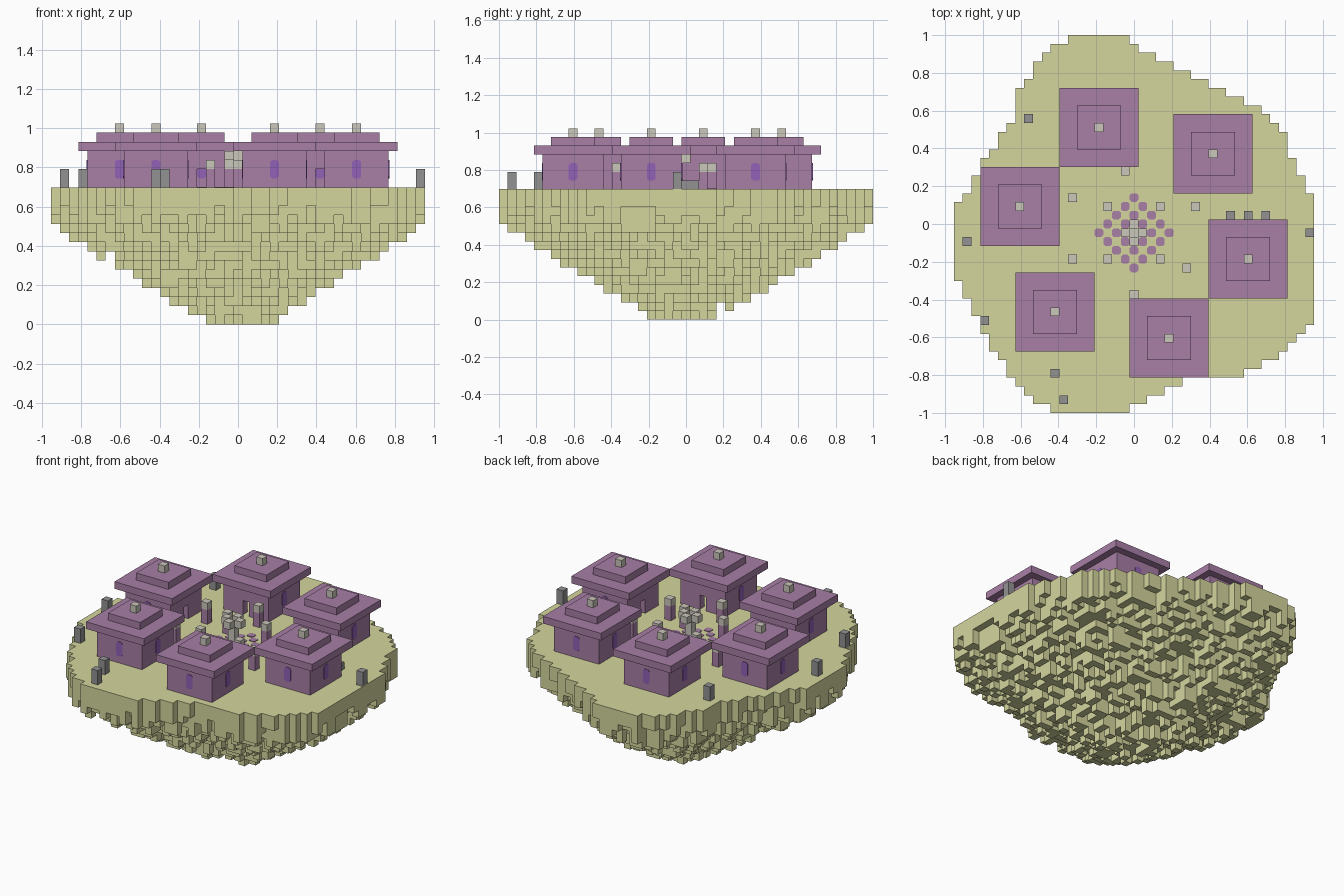
import bpy, bmesh, math, random
from mathutils import Matrix, Vector

random.seed(7)
S = 2 / 43          # block size
GROUND = 15         # ground level in blocks

if "Cube" in bpy.data.objects:
    bpy.data.objects.remove(bpy.data.objects["Cube"])


def material(name, rgb):
    m = bpy.data.materials.new(name)
    m.use_nodes = True
    m.diffuse_color = (*rgb, 1)
    m.node_tree.nodes["Principled BSDF"].inputs["Base Color"].default_value = (*rgb, 1)
    return m


GRASS = material("olive_ground", (0.66, 0.67, 0.34))
PURPLE = material("purple_wall", (0.39, 0.21, 0.38))
GLASS = material("violet_glass", (0.29, 0.12, 0.47))
STONE = material("pale_stone", (0.60, 0.57, 0.50))
ROCK = material("dark_stone", (0.29, 0.29, 0.29))


def finish(bm, name, mat):
    # Scale from blocks to units and link the object
    bmesh.ops.scale(bm, vec=(S, S, S), verts=bm.verts)
    mesh = bpy.data.meshes.new(name)
    bm.to_mesh(mesh)
    bm.free()
    mesh.materials.append(mat)
    ob = bpy.data.objects.new(name, mesh)
    bpy.context.collection.objects.link(ob)
    return ob


def box(bm, x, y, z, w, d, h):
    # Box centred on x, y with its base at z
    m = Matrix.Translation((x, y, z + h / 2)) @ Matrix.Diagonal((w, d, h, 1))
    bmesh.ops.create_cube(bm, size=1, matrix=m)


def plate(bm, centre, turn, tall=1):
    # Thin plate one block wide with its corners cut off
    a, cut, half = 0.5, 0.22, 0.08
    b = tall / 2
    rim = [(a, b - cut), (a - cut, b), (cut - a, b), (-a, b - cut),
           (-a, cut - b), (cut - a, -b), (a - cut, -b), (a, cut - b)]
    m = Matrix.Translation(centre) @ turn
    low, high = ([bm.verts.new(m @ Vector((x, y, z))) for x, y in rim]
                 for z in (-half, half))
    bm.faces.new(high)
    bm.faces.new(low[::-1])
    for k in range(len(rim)):
        bm.faces.new((low[k - 1], low[k], high[k], high[k - 1]))


# Floating island: outline of the plateau, counter-clockwise
OUTLINE = [(0.96, -0.52), (0.96, 0.08), (0.86, 0.3), (0.78, 0.53), (0.66, 0.61),
           (0.45, 0.71), (0.22, 0.82), (0.06, 0.92), (-0.07, 1), (-0.29, 1),
           (-0.47, 0.92), (-0.6, 0.72), (-0.64, 0.57), (-0.76, 0.38), (-0.96, 0.06),
           (-0.96, -0.27), (-0.86, -0.44), (-0.77, -0.63), (-0.63, -0.84),
           (-0.43, -1), (-0.08, -1), (0.12, -0.9), (0.25, -0.83),
           (0.56, -0.81), (0.75, -0.7)]


def reach(x, y):
    # 0 at the middle, 1 on the outline
    for (ax, ay), (bx, by) in zip(OUTLINE, OUTLINE[1:] + OUTLINE[:1]):
        det = ax * by - ay * bx
        s, t = (x * by - y * bx) / det, (ax * y - ay * x) / det
        if s >= -1e-9 and t >= -1e-9:
            return s + t
    return 2


# Underside height of every column
base = {}
for i in range(-20, 21):
    for j in range(-21, 22):
        r = reach(i * S, j * S)
        if r <= 1:
            low = max(0, round(13.3 * r - 2.2)) + random.choice((0, 1, 2))
            base[i, j] = min(low, 13)

bm = bmesh.new()


def quad(*points):
    bm.faces.new([bm.verts.new(p) for p in points])


for (i, j), low in base.items():
    corners = [(i - .5, j - .5), (i + .5, j - .5), (i + .5, j + .5), (i - .5, j + .5)]
    quad(*[(x, y, GROUND) for x, y in corners])
    quad(*[(x, y, low) for x, y in reversed(corners)])
    for k, (di, dj) in enumerate([(0, -1), (1, 0), (0, 1), (-1, 0)]):
        top = base.get((i + di, j + dj), GROUND)
        if top > low:
            a, b = corners[k], corners[(k + 1) % 4]
            quad((*a, low), (*b, low), (*b, top), (*a, top))
bmesh.ops.remove_doubles(bm, verts=bm.verts, dist=0.001)
finish(bm, "island", GRASS)

# Houses: centre and the direction the door faces
HOUSES = [(-4, 11, (0, -1)), (9, 8, (0, -1)), (13, -4, (-1, 0)),
          (4, -13, (0, 1)), (-9, -10, (0, 1)), (-13, 2, (1, 0))]

for n, (hx, hy, door) in enumerate(HOUSES, 1):
    walls, panes = bmesh.new(), bmesh.new()
    for dx, dy in [(0, -1), (1, 0), (0, 1), (-1, 0)]:
        along = Vector((-dy, dx, 0))
        mid = Vector((hx + 3 * dx, hy + 3 * dy, GROUND))

        def wall(offset, length, z, h):
            p = mid + along * offset
            box(walls, p.x, p.y, GROUND + z,
                length if dx == 0 else 1, length if dy == 0 else 1, h)

        if (dx, dy) == door:
            # Wall with a doorway
            wall(-2, 3, 0, 4)
            wall(2, 3, 0, 4)
            wall(0, 1, 2, 2)
        else:
            wall(0, 7 if dx == 0 else 5, 0, 4)
            turn = Matrix.Rotation(math.pi / 2, 4, "X")
            if dx:
                turn = Matrix.Rotation(math.pi / 2, 4, "Z") @ turn
            for side in (-0.5, 0.5):
                spot = mid + Vector((dx * side, dy * side, 2))
                plate(panes, spot, turn, tall=2)
    finish(walls, f"house_{n}_walls", PURPLE)
    finish(panes, f"house_{n}_windows", GLASS)

    # Stepped roof and chimney
    roof, chimney = bmesh.new(), bmesh.new()
    box(roof, hx, hy, GROUND + 4, 9, 9, 1)
    box(roof, hx, hy, GROUND + 5, 5, 5, 1)
    box(chimney, hx, hy, GROUND + 6, 1, 1, 1)
    finish(roof, f"house_{n}_roof", PURPLE)
    finish(chimney, f"house_{n}_chimney", STONE)

# Plaza: chequered diamond of paving
paving = bmesh.new()
for dx in range(-4, 5):
    for dy in range(-4, 5):
        if abs(dx) + abs(dy) <= 4 and (dx + dy) % 2 == 0:
            plate(paving, (dx, dy - 1, GROUND), Matrix.Identity(4))
finish(paving, "plaza_paving", PURPLE)

# Monument in the middle of the plaza: a column ringed by four raised blocks
monument = bmesh.new()
box(monument, 0, -1, GROUND, 1, 1, 3)
for dx, dy in [(1, 0), (-1, 0), (0, 1), (0, -1)]:
    box(monument, dx, dy - 1, GROUND + 3, 1, 1, 1)
finish(monument, "plaza_monument", STONE)

# Lamp posts
LAMPS = [(-1, 6), (-7, 3), (7, 2), (6, -5), (0, -8), (-7, -4)]
LAMPS += [(sx * 3, sy * 3 - 1) for sx in (-1, 1) for sy in (-1, 1)]
posts, heads = bmesh.new(), bmesh.new()
for x, y in LAMPS:
    box(posts, x, y, GROUND, 1, 1, 2)
    box(heads, x, y, GROUND + 2, 1, 1, 1)
finish(posts, "lamp_posts", PURPLE)
finish(heads, "lamp_heads", STONE)

# Standing stones around the rim and low stones beside a house
stones = bmesh.new()
for x, y in [(-12, 12), (-19, -2), (-17, -11), (-9, -17), (-8, -20), (20, -1)]:
    box(stones, x, y, GROUND, 1, 1, 2)
for x in (11, 13, 15):
    box(stones, x, 0.5, GROUND, 1, 2, 1)
finish(stones, "standing_stones", ROCK)
